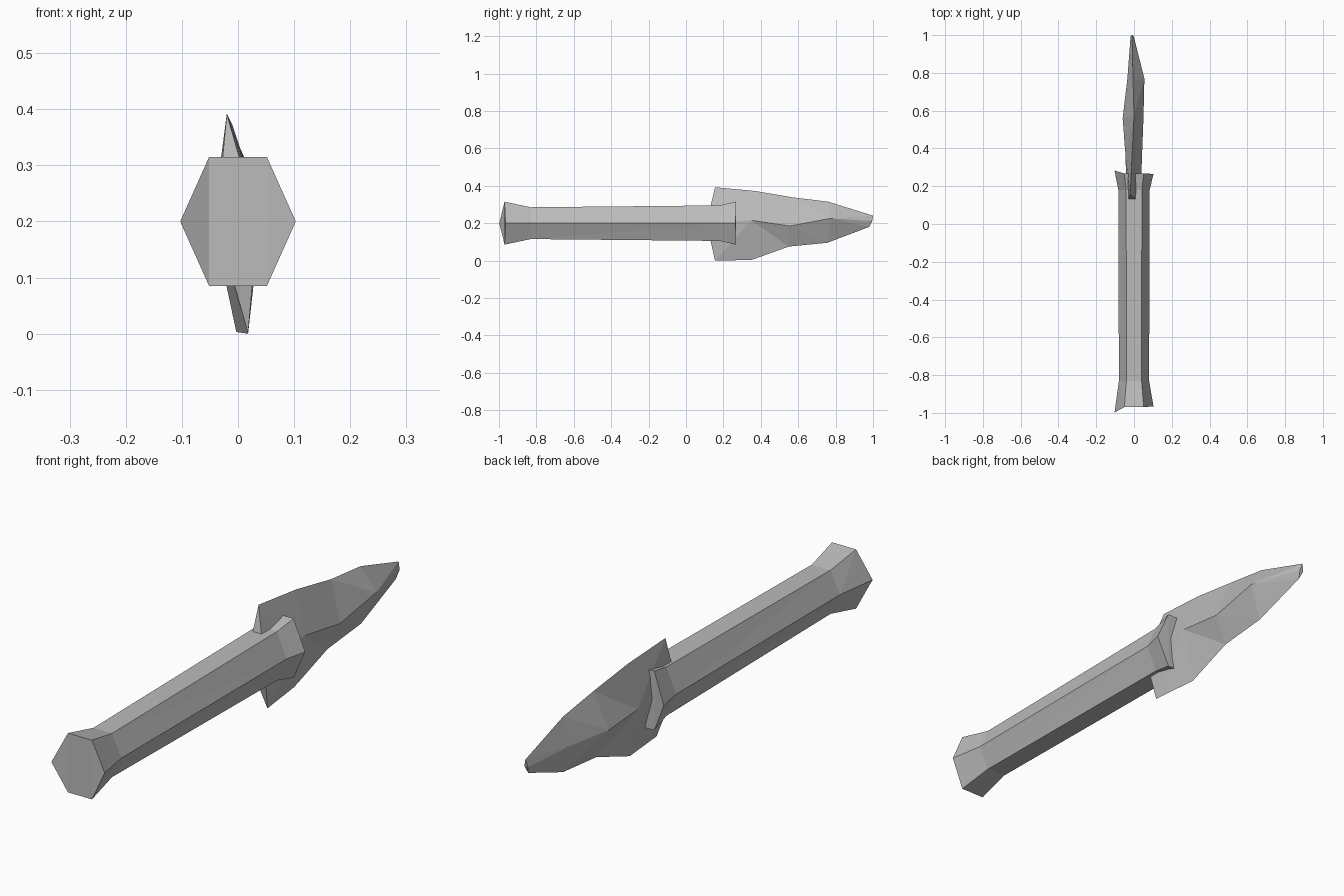
import bpy
import bmesh

cube = bpy.data.objects.get("Cube")
if cube:
    bpy.data.objects.remove(cube, do_unlink=True)

grey = bpy.data.materials.new("plain grey")
grey.use_nodes = True
colour = (0.5, 0.5, 0.5, 1)
grey.diffuse_color = colour
grey.node_tree.nodes["Principled BSDF"].inputs["Base Color"].default_value = colour


def loft(name, rings):
    """Skin equal-sized rings of points and close both ends."""
    bm = bmesh.new()
    loops = [[bm.verts.new(p) for p in ring] for ring in rings]
    n = len(loops[0])
    for a, b in zip(loops, loops[1:]):
        for i in range(n):
            j = (i + 1) % n
            bm.faces.new((a[i], a[j], b[j], b[i]))
    bm.faces.new(loops[0])
    bm.faces.new(loops[-1])
    # Slightly twisted panels and caps become flat facets
    bmesh.ops.triangulate(bm, faces=bm.faces[:])
    bmesh.ops.recalc_face_normals(bm, faces=bm.faces[:])
    mesh = bpy.data.meshes.new(name)
    bm.to_mesh(mesh)
    bm.free()
    mesh.materials.append(grey)
    obj = bpy.data.objects.new(name, mesh)
    bpy.context.collection.objects.link(obj)
    return obj


def hexagon(y, width, height, left_y, right_y):
    """Hexagon ring whose two side corners can lean along the handle."""
    w, h, z = width / 2, height, 0.2
    return [(width, right_y, z), (w, y, z + h), (-w, y, z + h),
            (-width, left_y, z), (-w, y, z - h), (w, y, z - h)]


# Six-sided handle with flared ends
loft("handle", [
    hexagon(-0.97, 0.103, 0.115, -0.998, -0.965),
    hexagon(-0.83, 0.08, 0.085, -0.83, -0.83),
    hexagon(0.18, 0.083, 0.095, 0.18, 0.18),
    hexagon(0.268, 0.103, 0.115, 0.283, 0.265),
])


def diamond(top, right, bottom, left):
    return [top, right, bottom, left]


# Irregular chipped blade, set into the handle
loft("blade", [
    diamond((-0.02, 0.155, 0.392), (0.035, 0.11, 0.2), (0.018, 0.155, 0), (-0.038, 0.11, 0.2)),
    diamond((-0.01, 0.37, 0.372), (0.042, 0.35, 0.215), (-0.003, 0.35, 0.003), (-0.045, 0.36, 0.2)),
    diamond((0, 0.57, 0.338), (0.05, 0.555, 0.185), (0, 0.55, 0.075), (-0.06, 0.56, 0.2)),
    diamond((-0.005, 0.76, 0.315), (0.055, 0.77, 0.225), (0, 0.755, 0.095), (-0.035, 0.77, 0.21)),
    diamond((-0.01, 1, 0.24), (-0.002, 0.995, 0.212), (-0.008, 0.98, 0.18), (-0.018, 0.995, 0.21)),
])
